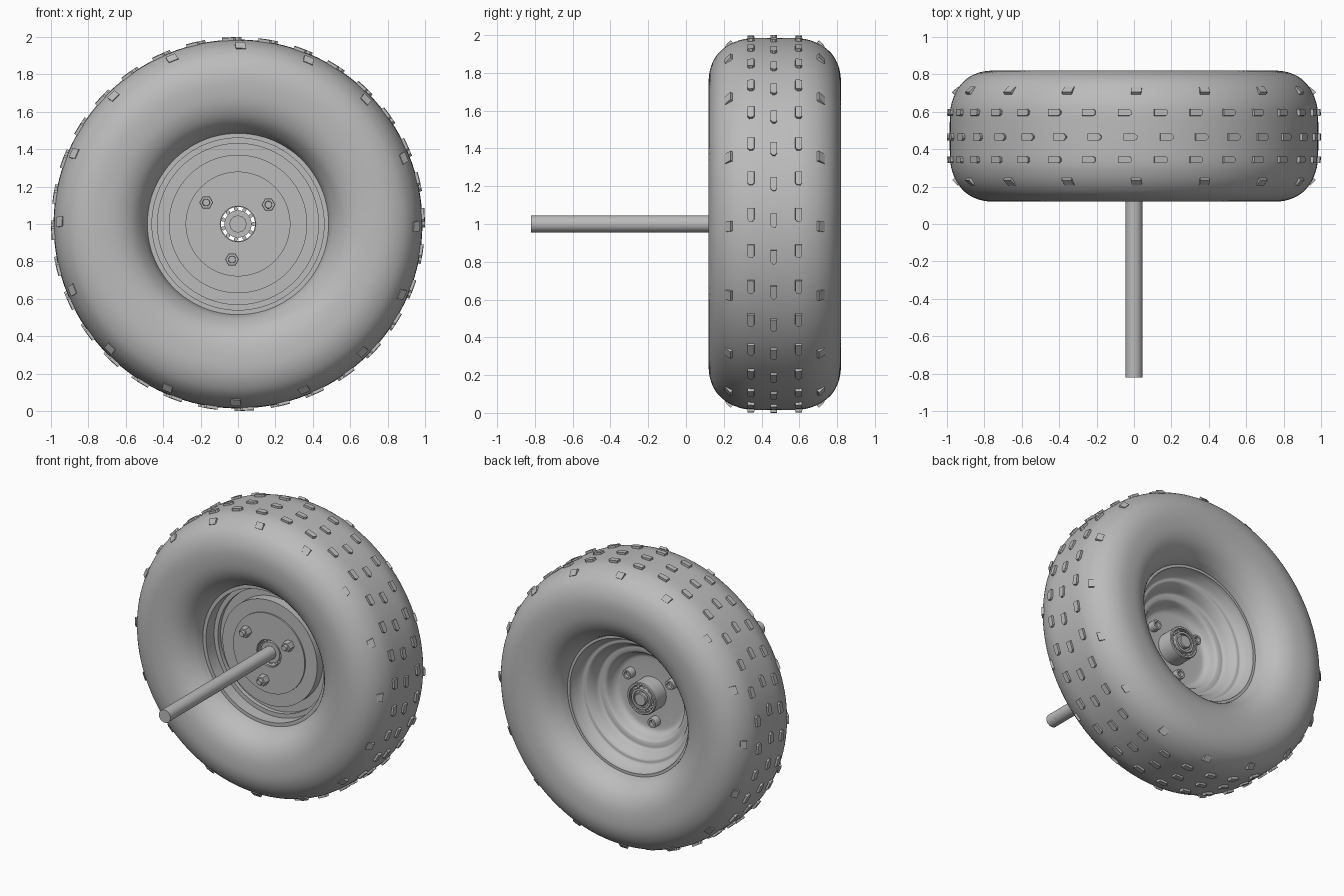
import bpy, bmesh, math
from mathutils import Vector

cube = bpy.data.objects.get("Cube")
if cube:
    bpy.data.objects.remove(cube, do_unlink=True)

grey = bpy.data.materials.new("plain grey")
grey.use_nodes = True
grey.diffuse_color = (0.5, 0.5, 0.5, 1)
grey.node_tree.nodes["Principled BSDF"].inputs["Base Color"].default_value = (0.5, 0.5, 0.5, 1)

MID = 0.47                       # y of the wheel's middle plane
CENTRE = Vector((0, 0, 1))       # point on the wheel's axis


def finish(name, bm, angle=30):
    bmesh.ops.recalc_face_normals(bm, faces=bm.faces)
    mesh = bpy.data.meshes.new(name)
    bm.to_mesh(mesh)
    bm.free()
    mesh.materials.append(grey)
    obj = bpy.data.objects.new(name, mesh)
    bpy.context.collection.objects.link(obj)
    bpy.ops.object.select_all(action='DESELECT')
    obj.select_set(True)
    bpy.context.view_layer.objects.active = obj
    bpy.ops.object.shade_smooth_by_angle(angle=math.radians(angle))
    return obj


def curve(points, steps=4):
    """Smooth curve through the profile points."""
    p = [Vector(q) for q in points]
    p = [2 * p[0] - p[1]] + p + [2 * p[-1] - p[-2]]
    out = []
    for a, b, c, d in zip(p, p[1:], p[2:], p[3:]):
        for k in range(steps):
            t = k / steps
            out.append(0.5 * (2 * b + (c - a) * t + (2 * a - 5 * b + 4 * c - d) * t * t
                              + (3 * b - a - 3 * c + d) * t ** 3))
    return out + [p[-2]]


def lathe(name, profile, sides=96, origin=CENTRE, angle=30):
    """Turn a closed (radius, y) profile around an axis along y."""
    bm = bmesh.new()
    rings = []
    for r, y in profile:
        if r < 1e-5:
            rings.append([bm.verts.new(origin + Vector((0, y, 0)))] * sides)
            continue
        rings.append([bm.verts.new(origin + Vector((r * math.cos(a), y, r * math.sin(a))))
                      for a in (math.tau * i / sides for i in range(sides))])
    for ring, after in zip(rings, rings[1:] + rings[:1]):
        for i in range(sides):
            j = (i + 1) % sides
            corners = list(dict.fromkeys((ring[i], ring[j], after[j], after[i])))
            if len(corners) > 2:
                bm.faces.new(corners)
    return finish(name, bm, angle)


# Tyre: one half section, mirrored about the middle plane
half = [(0.483, 0.165), (0.505, 0.225), (0.56, 0.295), (0.64, 0.337), (0.74, 0.35),
        (0.82, 0.342), (0.89, 0.31), (0.938, 0.26), (0.968, 0.2), (0.983, 0.13), (0.986, 0)]
section = curve(half)
lathe("tyre", [(r, MID - o) for r, o in section]
      + [(r, MID + o) for r, o in reversed(section[:-1])], 128, angle=60)

# Rim: stepped front, rippled back and hub boss
front = [(0.095, 0.345), (0.28, 0.345), (0.28, 0.355), (0.37, 0.355), (0.37, 0.42),
         (0.43, 0.42), (0.43, 0.39), (0.46, 0.39), (0.46, 0.3), (0.486, 0.3)]
ripples = curve([(0.463, 0.615), (0.445, 0.575), (0.425, 0.55), (0.4, 0.545), (0.375, 0.51),
                 (0.355, 0.47), (0.33, 0.465), (0.305, 0.455), (0.285, 0.41), (0.26, 0.385),
                 (0.22, 0.38)])
boss = [(0.112, 0.38), (0.112, 0.495), (0.107, 0.5), (0.095, 0.5)]
lathe("rim", front + [(0.486, 0.635), (0.465, 0.635)] + [tuple(p) for p in ripples] + boss)

# Bearing: outer race, inner race, and spaced rollers between them
lathe("bearing_outer_race", [(0.091, 0.36), (0.1, 0.36), (0.1, 0.49), (0.091, 0.49)], 48)
lathe("bearing_inner_race", [(0.045, 0.36), (0.073, 0.36), (0.073, 0.505),
                             (0.058, 0.505), (0.058, 0.49), (0.045, 0.49)], 48)
rollers = 11
for i in range(rollers):
    a = math.tau * i / rollers
    spot = CENTRE + 0.082 * Vector((math.cos(a), 0, math.sin(a)))
    lathe(f"bearing_roller_{i + 1}", [(0, 0.38), (0.011, 0.38), (0.011, 0.485), (0, 0.485)],
          12, spot)

# Axle
lathe("axle", [(0, -0.82), (0.045, -0.82), (0.045, 0.51), (0.04, 0.515), (0, 0.515)], 32)

# Three bolts: hex nut and stud in front, round socket head behind
for i, (x, z) in enumerate([(-0.17, 0.115), (0.163, 0.103), (-0.032, -0.19)]):
    spot = CENTRE + Vector((x, 0, z))
    lathe(f"nut_{i + 1}", [(0, 0.3), (0.034, 0.3), (0.037, 0.305), (0.037, 0.346), (0, 0.346)],
          6, spot, 20)
    lathe(f"bolt_stud_{i + 1}", [(0, 0.28), (0.018, 0.28), (0.02, 0.283), (0.02, 0.31), (0, 0.31)],
          20, spot)
    lathe(f"bolt_head_{i + 1}", [(0, 0.375), (0.035, 0.375), (0.035, 0.425), (0.032, 0.43),
                                 (0.02, 0.43), (0.02, 0.405), (0, 0.405)], 24, spot)


def tread_row(name, outline, count, start, radius, offset, tilt, height=0.018):
    """Ring of raised blocks; outline is (along the turn, across the tread)."""
    bm = bmesh.new()
    for i in range(count):
        a = math.radians(start) + math.tau * i / count
        radial = Vector((math.cos(a), 0, math.sin(a)))
        along = Vector((-math.sin(a), 0, math.cos(a)))
        side = Vector((0, 1, 0))
        normal = radial * math.cos(tilt) + side * math.sin(tilt)
        across = side * math.cos(tilt) - radial * math.sin(tilt)
        top = CENTRE + side * (MID + offset) + radial * radius
        loops = []
        for drop in (0, height):
            loops.append([bm.verts.new(top + along * u + across * v - normal * drop)
                          for u, v in outline])
        bm.faces.new(loops[0])
        for k in range(len(outline)):
            n = (k + 1) % len(outline)
            bm.faces.new((loops[0][k], loops[0][n], loops[1][n], loops[1][k]))
    finish(name, bm, 20)


# Tread blocks: three rows of pointed blocks and two shoulder rows
pointed = [(0.036, -0.018), (0.036, 0.018), (-0.024, 0.018), (-0.038, 0.006),
           (-0.038, -0.006), (-0.024, -0.018)]
tread_row("tread_middle", pointed, 32, 1.1, 0.999, -0.005, 0)
for name, s in (("front", -1), ("back", 1)):
    block = [(0.035, -0.018), (0.035, 0.018), (-0.025, 0.018), (-0.036, 0.009),
             (-0.036, -0.009), (-0.025, -0.018)]
    tread_row(f"tread_{name}", block, 32, 2.9, 0.998, s * 0.127, s * 0.06)
    skewed = [(0.03, -0.022), (0.024, 0.022), (-0.03, 0.022), (-0.024, -0.022)]
    tread_row(f"tread_{name}_shoulder", [(u, v * s) for u, v in skewed], 16, -0.8,
              0.956, s * 0.25, s * 0.82, 0.016)
